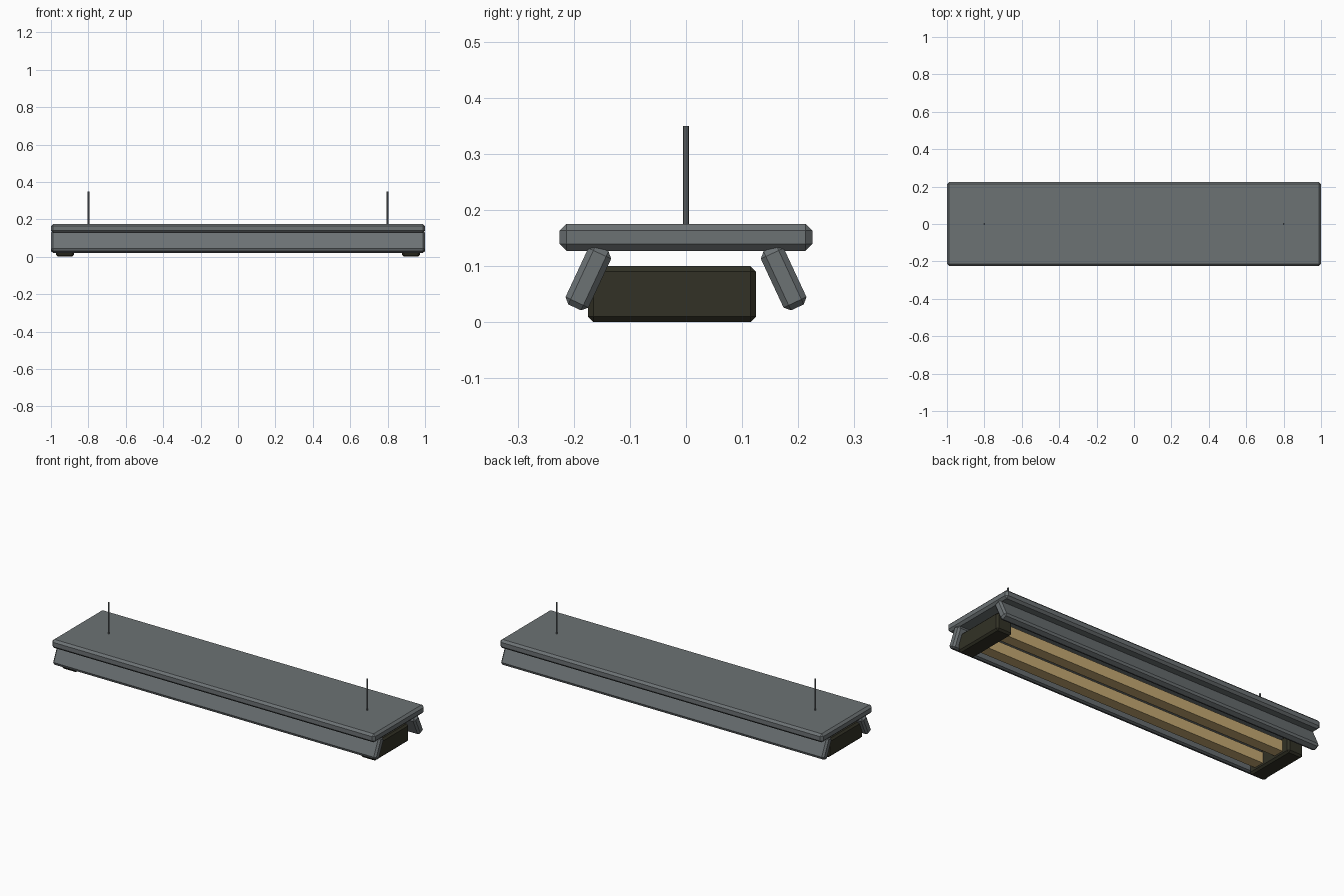
import bpy, bmesh, math

if "Cube" in bpy.data.objects:
    bpy.data.objects.remove(bpy.data.objects["Cube"])


def material(name, rgb):
    m = bpy.data.materials.new(name)
    m.diffuse_color = (*rgb, 1.0)
    m.use_nodes = True
    m.node_tree.nodes["Principled BSDF"].inputs["Base Color"].default_value = m.diffuse_color
    return m


steel = material("grey steel", (0.15, 0.168, 0.175))
dark = material("dark end cap", (0.032, 0.031, 0.019))
tan = material("warm tube", (0.56, 0.40, 0.17))


def finish(bm, name, mat, loc, tilt=0.0):
    mesh = bpy.data.meshes.new(name)
    bm.to_mesh(mesh)
    bm.free()
    mesh.materials.append(mat)
    ob = bpy.data.objects.new(name, mesh)
    ob.location = loc
    ob.rotation_euler.x = tilt
    bpy.context.collection.objects.link(ob)
    return ob


def box(name, size, loc, mat, bevel=0.0, tilt=0.0):
    bm = bmesh.new()
    bmesh.ops.create_cube(bm, size=1.0)
    bmesh.ops.scale(bm, vec=size, verts=bm.verts)
    if bevel:
        bmesh.ops.bevel(bm, geom=bm.edges[:], offset=bevel, segments=1,
                        affect='EDGES')
    return finish(bm, name, mat, loc, tilt)


def rod(name, radius, z0, z1, x):
    bm = bmesh.new()
    bmesh.ops.create_cone(bm, cap_ends=True, segments=8, radius1=radius,
                          radius2=radius, depth=z1 - z0)
    return finish(bm, name, steel, (x, 0, (z0 + z1) / 2))


# Top housing plate
box("top_plate", (2.0, 0.45, 0.048), (0, 0, 0.151), steel, 0.012)

# Slanted reflector wings, front and back
for side, label in ((-1, "front"), (1, "back")):
    box(label + "_reflector", (2.0, 0.045, 0.116), (0, side * 0.174, 0.079),
        steel, 0.010, side * math.radians(25))

# End caps and hanging rods
for side, label in ((-1, "left"), (1, "right")):
    box(label + "_end_cap", (0.095, 0.30, 0.10), (side * 0.925, -0.025, 0.05),
        dark, 0.010)
    rod(label + "_hanging_rod", 0.005, 0.165, 0.35, side * 0.8)

# Light tubes between the caps
for y, label in ((-0.10, "front"), (0.05, "back")):
    box(label + "_light_tube", (1.80, 0.06, 0.06), (0, y, 0.05), tan)
